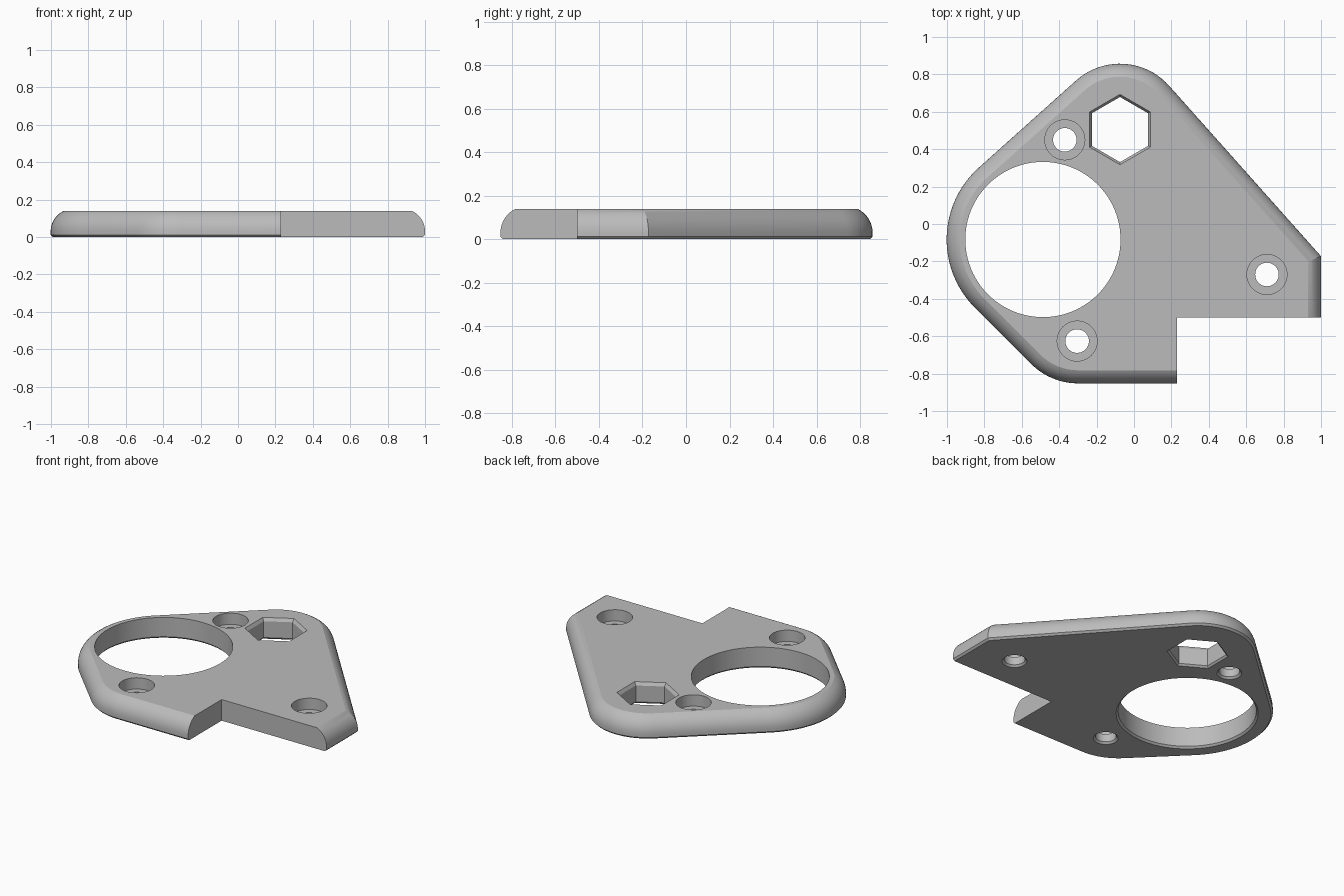
import bpy
import bmesh
from math import sin, cos, pi, radians, atan2, acos
from mathutils import Vector

cube = bpy.data.objects.get("Cube")
if cube:
    bpy.data.objects.remove(cube, do_unlink=True)

HEIGHT = 0.14
CHAMFER = 0.012

grey = bpy.data.materials.new("plain grey")
grey.use_nodes = True
grey.diffuse_color = (0.5, 0.5, 0.5, 1)
grey.node_tree.nodes["Principled BSDF"].inputs["Base Color"].default_value = (0.5, 0.5, 0.5, 1)


def loft(name, rings):
    """Closed solid through rings of (outline points, z), bottom to top."""
    bm = bmesh.new()
    loops = [[bm.verts.new((p[0], p[1], z)) for p in pts] for pts, z in rings]
    n = len(loops[0])
    for low, high in zip(loops, loops[1:]):
        for i in range(n):
            j = (i + 1) % n
            bm.faces.new((low[i], low[j], high[j], high[i]))
    bm.faces.new(loops[0][::-1])
    bm.faces.new(loops[-1])
    bmesh.ops.recalc_face_normals(bm, faces=bm.faces)
    mesh = bpy.data.meshes.new(name)
    bm.to_mesh(mesh)
    bm.free()
    mesh.materials.append(grey)
    obj = bpy.data.objects.new(name, mesh)
    bpy.context.collection.objects.link(obj)
    return obj


def arc(center, radius, start, end, steps):
    angles = [start + (end - start) * i / steps for i in range(steps + 1)]
    return [center + radius * Vector((cos(a), sin(a))) for a in angles]


def tangent(c1, r1, c2, r2):
    """Normal angle of the outer tangent from one circle to the next."""
    d = c2 - c1
    return atan2(d.y, d.x) - acos((r1 - r2) / d.length)


# Plate outline: three rounded corners and a straight right-hand side
top_c, ring_c, low_c = Vector((-0.075, 0.505)), Vector((-0.487, -0.083)), Vector((-0.3, -0.5))
CORNER_R, RING_R = 0.352, 0.515
slope = radians(41.7)
upper = tangent(top_c, CORNER_R, ring_c, RING_R) % (2 * pi)
lower = tangent(ring_c, RING_R, low_c, CORNER_R) % (2 * pi)


def outline(inset):
    r = CORNER_R - inset
    pts = arc(top_c, r, slope, upper, 20)
    pts += arc(ring_c, RING_R - inset, upper, lower, 24)
    pts += arc(low_c, r, lower, 1.5 * pi, 12)
    right = 1 - inset
    reach = top_c.x * cos(slope) + top_c.y * sin(slope) + r
    pts.append(Vector((right, low_c.y - r)))
    pts.append(Vector((right, (reach - right * cos(slope)) / sin(slope))))
    return pts


# Edge profile: small bottom chamfer, then an arc leaning in to the top
bulge, lean, steps = 0.121, radians(65), 8
rings = [(outline(CHAMFER), 0), (outline(0), CHAMFER)]
for i in range(steps + 1):
    t = lean * i / steps
    rings.append((outline(bulge * (1 - cos(t))), HEIGHT - bulge * (sin(lean) - sin(t))))
plate = loft("mounting_plate", rings)


def bore(name, center, profile, sides, turn=0.0):
    """Cutter from (radius, z) pairs."""
    return loft(name, [(arc(Vector(center), r, turn, turn + 2 * pi, sides)[:-1], z)
                       for r, z in profile])


def through(r):
    """Straight hole with a chamfered lower rim."""
    return [(r + 2 * CHAMFER, -CHAMFER), (r, CHAMFER)]


ABOVE = HEIGHT + 0.05
cutters = [bore("ring_opening", ring_c, through(0.415) + [(0.415, ABOVE)], 96)]

# Counterbored screw holes
for x, y in ((-0.37, 0.45), (0.711, -0.27), (-0.304, -0.626)):
    cutters.append(bore("screw_hole", (x, y), through(0.063) +
                        [(0.063, 0.065), (0.107, 0.065), (0.107, ABOVE)], 40))

# Hexagonal opening with chamfered rims
cutters.append(bore("hex_opening", top_c, through(0.174) +
                    [(0.174, HEIGHT - 0.02), (0.202, HEIGHT + 0.02)], 6, pi / 6))

# Square notch in the front left corner
notch = [(0.23, -1.1), (1.2, -1.1), (1.2, -0.5), (0.23, -0.5)]
cutters.append(loft("notch", [(notch, -0.1), (notch, ABOVE)]))

bpy.context.view_layer.objects.active = plate
plate.select_set(True)
for cutter in cutters:
    cutter.hide_render = True
    mod = plate.modifiers.new("cut", "BOOLEAN")
    mod.operation = "DIFFERENCE"
    mod.solver = "EXACT"
    mod.object = cutter
    bpy.ops.object.modifier_apply(modifier=mod.name)
    bpy.data.objects.remove(cutter, do_unlink=True)

bpy.ops.object.shade_smooth_by_angle(angle=radians(20))
